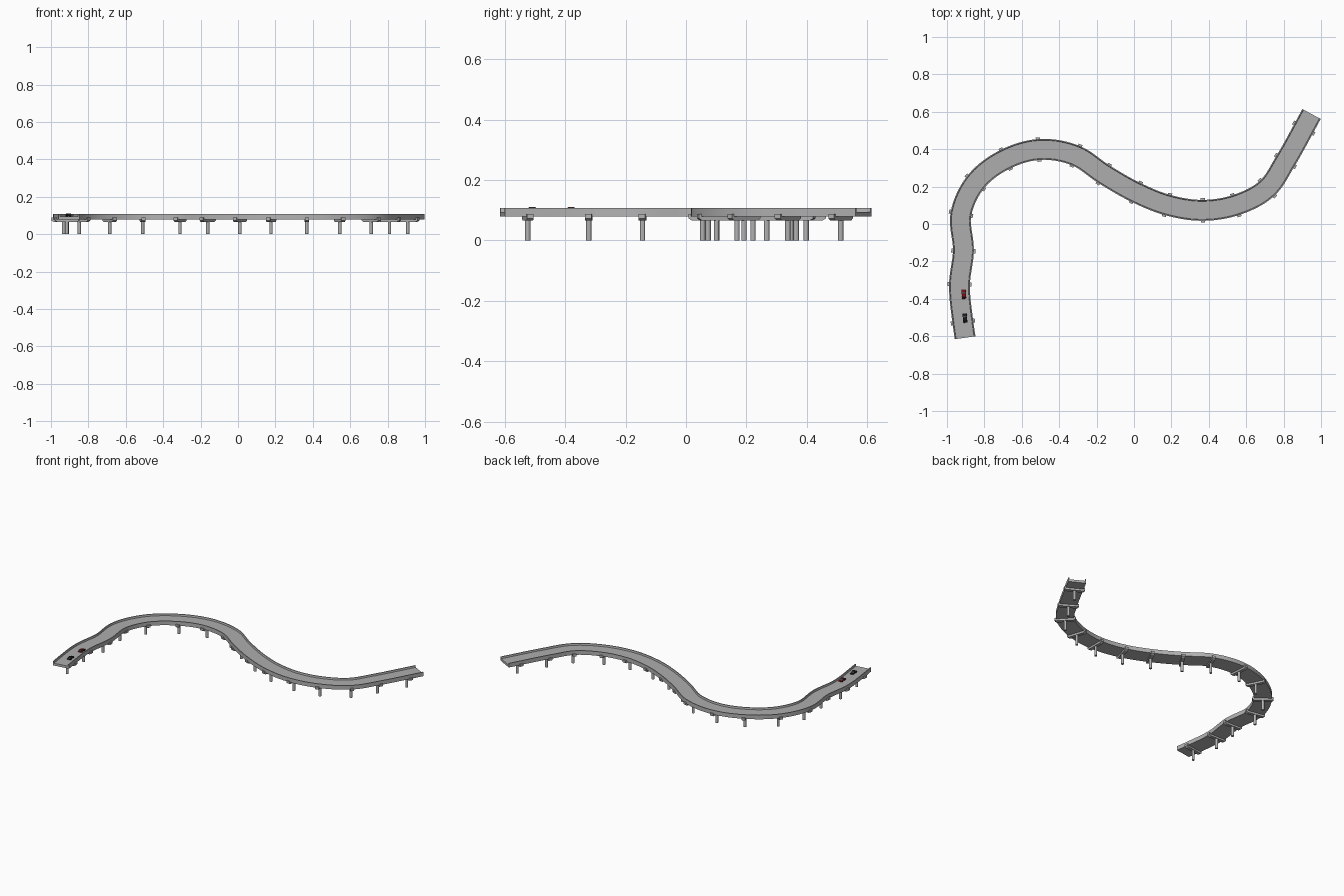
import bpy, bmesh, math
from mathutils import Vector, Matrix

if "Cube" in bpy.data.objects:
    bpy.data.objects.remove(bpy.data.objects["Cube"])


def srgb(v):
    return ((v + 0.055) / 1.055) ** 2.4


def material(name, r, g, b):
    m = bpy.data.materials.new(name)
    m.diffuse_color = (srgb(r), srgb(g), srgb(b), 1)
    m.use_nodes = True
    m.node_tree.nodes["Principled BSDF"].inputs["Base Color"].default_value = m.diffuse_color
    return m


CONCRETE = material("concrete grey", 0.70, 0.70, 0.70)
ROAD = material("road grey", 0.68, 0.68, 0.68)
RED = material("car red", 0.50, 0.06, 0.08)
BLACK = material("car black", 0.10, 0.10, 0.11)
GLASS = material("window grey", 0.25, 0.27, 0.29)
TYRE = material("tyre black", 0.05, 0.05, 0.05)


def finish(name, bm, mats):
    bmesh.ops.recalc_face_normals(bm, faces=bm.faces)
    me = bpy.data.meshes.new(name)
    bm.to_mesh(me)
    bm.free()
    for m in mats:
        me.materials.append(m)
    ob = bpy.data.objects.new(name, me)
    bpy.context.collection.objects.link(ob)
    return ob


# Road centre line: start, sixteen pier positions, end
PTS = [Vector(p) for p in (
    (-.903, -.608), (-.915, -.524), (-.933, -.322), (-.912, -.144), (-.925, .055),
    (-.848, .222), (-.686, .347), (-.51, .398), (-.31, .365), (-.162, .267),
    (.01, .169), (.177, .102), (.368, .073), (.544, .101), (.713, .192),
    (.81, .337), (.908, .512), (.949, .588))]


def spline(i, t):
    """Centre line position and tangent (non-uniform cubic through the points)."""
    def slope(k):
        if k == 0 or k == len(PTS) - 1:
            a, b = (0, 1) if k == 0 else (k - 1, k)
            return (PTS[b] - PTS[a]).normalized()
        d0, d1 = PTS[k] - PTS[k - 1], PTS[k + 1] - PTS[k]
        l0, l1 = d0.length, d1.length
        return (d0 / l0 * l1 + d1 / l1 * l0).normalized()
    p, q = PTS[i], PTS[i + 1]
    ln = (q - p).length
    m, n = slope(i) * ln, slope(i + 1) * ln
    pos = (p * (2*t**3 - 3*t*t + 1) + m * (t**3 - 2*t*t + t)
           + q * (3*t*t - 2*t**3) + n * (t**3 - t*t))
    tan = p * (6*t*t - 6*t) + m * (3*t*t - 4*t + 1) + q * (6*t - 6*t*t) + n * (3*t*t - 2*t)
    return pos, tan.normalized()


STEPS = 10
path = [spline(i, k / STEPS) for i in range(len(PTS) - 1) for k in range(STEPS)]
path.append(spline(len(PTS) - 2, 1.0))

# Deck: channel section with two parapets, swept along the road
half = [(.056, .079), (.056, .107), (.050, .107), (.048, .095)]
section = half + [(-x, z) for x, z in reversed(half)]
bm = bmesh.new()
rings = []
for pos, tan in path:
    side = Vector((tan.y, -tan.x))
    rings.append([bm.verts.new((*(pos + side * x), z)) for x, z in section])
n = len(section)
for a, b in zip(rings, rings[1:]):
    for j in range(n):
        f = bm.faces.new((a[j], a[(j + 1) % n], b[(j + 1) % n], b[j]))
        f.material_index = 1 if j == 3 else 0     # the running surface
bm.faces.new(rings[0])
bm.faces.new(rings[-1])
deck = finish("bridge_deck", bm, [CONCRETE, ROAD])
for p in deck.data.polygons:
    p.use_smooth = True
bpy.context.view_layer.objects.active = deck
deck.select_set(True)
bpy.ops.object.shade_smooth_by_angle(angle=math.radians(25))
deck.select_set(False)


def prism(bm, outline, depth, mat=0):
    """Extrude an (x, z) outline symmetrically along y."""
    front = [bm.verts.new((x, -depth / 2, z)) for x, z in outline]
    back = [bm.verts.new((x, depth / 2, z)) for x, z in outline]
    k = len(outline)
    faces = [bm.faces.new(front), bm.faces.new(back[::-1])]
    for j in range(k):
        faces.append(bm.faces.new((front[j], front[(j + 1) % k], back[(j + 1) % k], back[j])))
    for f in faces:
        f.material_index = mat


# Piers: round column under a hammerhead cross beam
for i in range(1, len(PTS) - 1):
    pos, tan = spline(i, 0)
    bm = bmesh.new()
    bmesh.ops.create_cone(bm, cap_ends=True, segments=12, radius1=.009, radius2=.009,
                          depth=.075, matrix=Matrix.Translation((0, 0, .0375)))
    prism(bm, [(-.053, .066), (.053, .066), (.065, .073), (.065, .088),
               (-.065, .088), (-.065, .073)], .022)
    pier = finish(f"pier_{i}", bm, [CONCRETE])
    pier.location = (pos.x, pos.y, 0)
    pier.rotation_euler.z = math.atan2(tan.y, tan.x) - math.pi / 2


# Cars: side profile, glazed cabin with a painted roof, four wheels
def car(name, x, y, turn, paint):
    bm = bmesh.new()
    prism(bm, [(-.025, .003), (.025, .003), (.025, .008), (.012, .0095), (-.024, .0095)], .022)
    prism(bm, [(-.021, .0095), (.012, .0095), (.004, .0145), (-.016, .0145)], .019, 1)
    prism(bm, [(-.016, .0145), (.004, .0145), (.003, .0158), (-.015, .0158)], .018)
    for wx in (-.015, .015):
        for wy in (-.010, .010):
            r = bmesh.ops.create_cone(
                bm, cap_ends=True, segments=12, radius1=.0045, radius2=.0045, depth=.004,
                matrix=Matrix.Translation((wx, wy, .0045)) @ Matrix.Rotation(math.pi / 2, 4, 'X'))
            for f in {f for v in r['verts'] for f in v.link_faces}:
                f.material_index = 2
    ob = finish(name, bm, [paint, GLASS, TYRE])
    ob.location = (x, y, .095)
    ob.rotation_euler.z = math.radians(turn)


car("red_car", -.910, -.375, 94, RED)
car("black_car", -.904, -.503, 96, BLACK)
